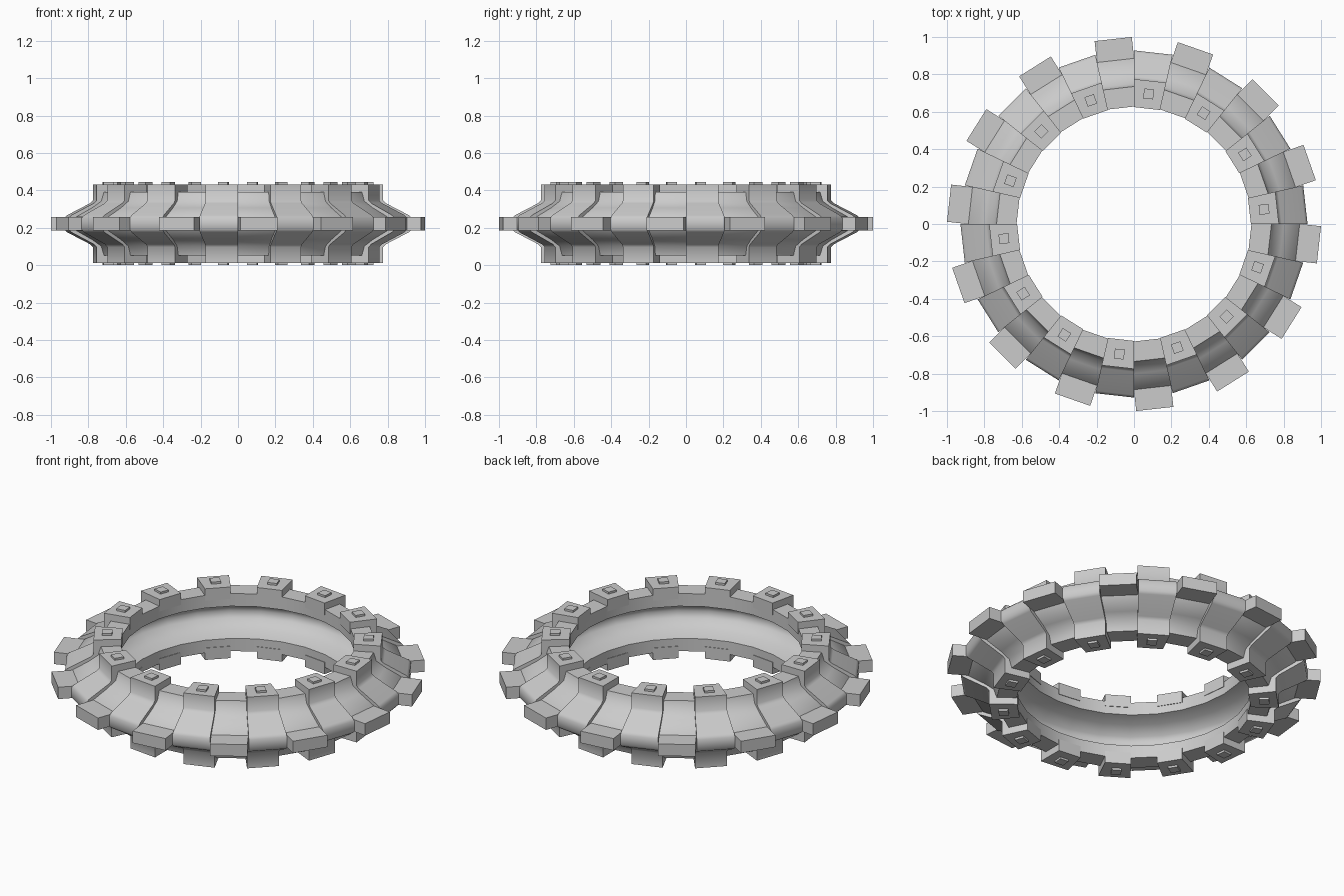
import bpy, bmesh
from math import sin, cos, pi, radians
from mathutils import Matrix, Vector

if "Cube" in bpy.data.objects:
    bpy.data.objects.remove(bpy.data.objects["Cube"])

N = 28            # segments around the ring
STEP = 2 * pi / N
MID = 0.222       # mid-height of the tyre


def mirrored(half):
    """Half profile of (r, height above middle), continued below the middle."""
    low = [(r, -h) for r, h in reversed(half) if h > 0]
    return half + low


def sweep(bm, loop, a0, steps, closed):
    """Sweep a closed (r, h) loop around z."""
    count = steps if closed else steps + 1
    rings = []
    for i in range(count):
        a = a0 + i * STEP
        rings.append([bm.verts.new((r * cos(a), r * sin(a), MID + h)) for r, h in loop])
    n = len(loop)
    for i in range(steps):
        p, q = rings[i], rings[(i + 1) % count]
        for j in range(n):
            k = (j + 1) % n
            bm.faces.new((p[j], p[k], q[k], q[j]))
    if not closed:
        bm.faces.new(rings[0])
        bm.faces.new(list(reversed(rings[-1])))


def box(bm, a, r, h, size):
    """Box at polar position, turned to face outward."""
    m = (Matrix.Rotation(a, 4, 'Z') @ Matrix.Translation((r, 0, MID + h))
         @ Matrix.Diagonal(Vector((*size, 1))))
    bmesh.ops.create_cube(bm, size=1, matrix=m)


def finish(bm, name, smooth=None):
    bmesh.ops.recalc_face_normals(bm, faces=bm.faces)
    me = bpy.data.meshes.new(name)
    bm.to_mesh(me)
    bm.free()
    ob = bpy.data.objects.new(name, me)
    bpy.context.collection.objects.link(ob)
    if smooth:
        bpy.ops.object.select_all(action='DESELECT')
        ob.select_set(True)
        bpy.context.view_layer.objects.active = ob
        bpy.ops.object.shade_smooth_by_angle(angle=radians(smooth))


# Hollow tyre carcass: outer skin, then concave inner skin
outer = mirrored([(0.628, 0.17), (0.735, 0.17), (0.75, 0.12), (0.80, 0.085),
                  (0.885, 0.038), (0.895, 0.0)])
inner = mirrored([(0.628, 0.095), (0.70, 0.075), (0.76, 0.035), (0.775, 0.0)])
bm = bmesh.new()
sweep(bm, outer + inner[::-1], pi / 2, N, True)
finish(bm, "tyre_carcass", 62)

# Raised tread blocks wrapping from shoulder to shoulder on every other segment
face = mirrored([(0.625, 0.21), (0.775, 0.21), (0.775, 0.125), (0.79, 0.11),
                 (0.915, 0.045), (0.928, 0.03), (0.928, 0.0)])
back = mirrored([(0.625, 0.14), (0.72, 0.14), (0.84, 0.0)])
bm = bmesh.new()
for i in range(N // 2):
    sweep(bm, face + back[::-1], pi / 2 - STEP + 2 * i * STEP, 1, False)
finish(bm, "tread_blocks", 62)

# Square studs on both sides of each tread block
bm = bmesh.new()
for i in range(N // 2):
    for side in (1, -1):
        box(bm, pi / 2 - STEP / 2 + 2 * i * STEP, 0.70, side * 0.212, (0.053, 0.053, 0.02))
finish(bm, "side_studs")

# Protruding grip lugs on the segments between
bm = bmesh.new()
for i in range(N // 2):
    box(bm, pi / 2 + STEP / 2 + 2 * i * STEP, 0.925, 0, (0.14, 0.2, 0.07))
finish(bm, "grip_lugs")
